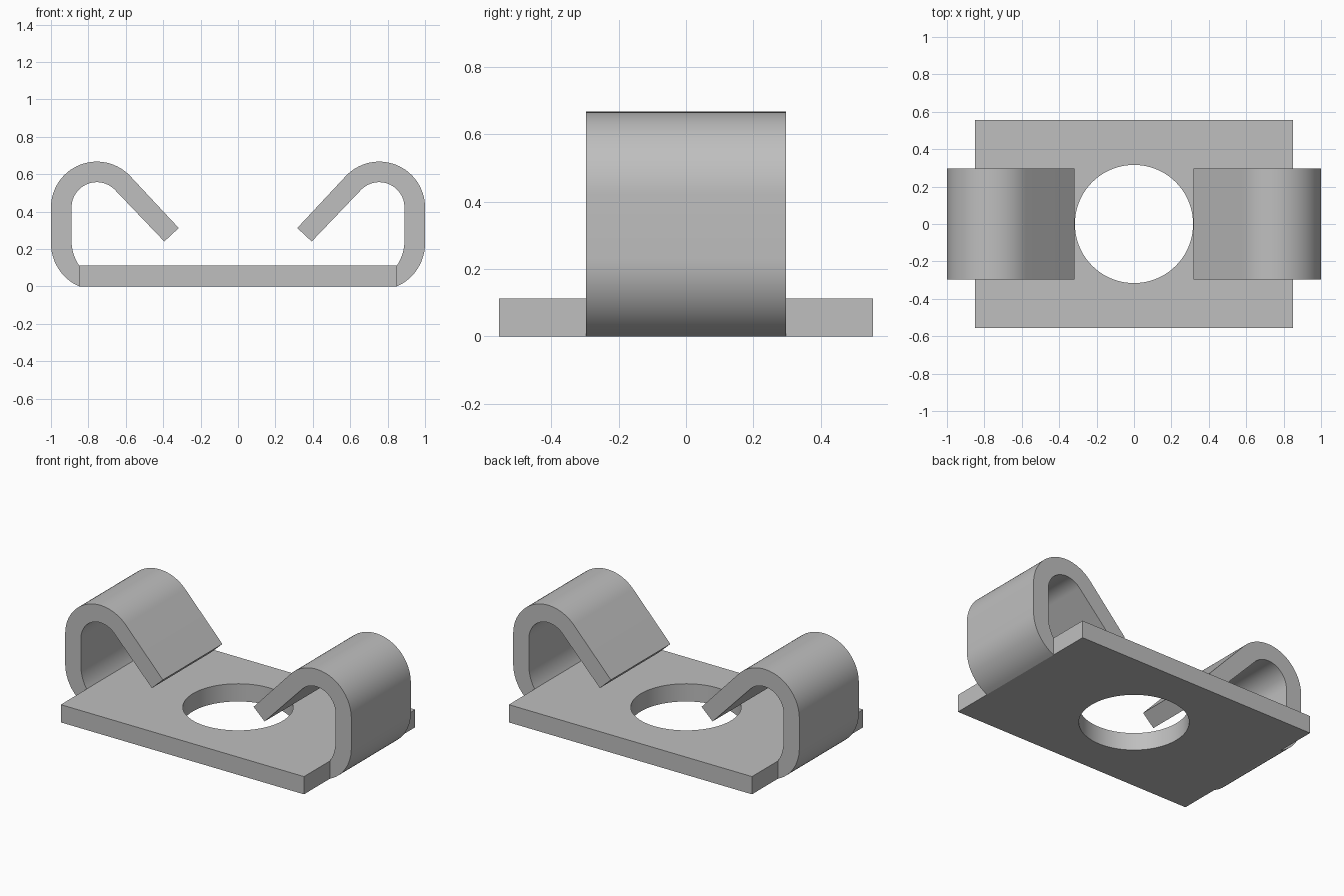
import bpy, bmesh
from math import radians, cos, sin, asin
from mathutils import Vector

cube = bpy.data.objects.get("Cube")
if cube:
    bpy.data.objects.remove(cube)

GREY = (0.52, 0.52, 0.52, 1)
metal = bpy.data.materials.new("grey metal")
metal.use_nodes = True
metal.diffuse_color = GREY
metal.node_tree.nodes["Principled BSDF"].inputs["Base Color"].default_value = GREY

PLATE_X, PLATE_Y, THICK = 0.85, 0.555, 0.112
CLIP_Y = 0.297


def arc(cx, cz, r, start, end, steps):
    """Points along a circle in the XZ plane, angles in radians."""
    angles = [start + (end - start) * i / steps for i in range(steps + 1)]
    return [(cx + r * cos(a), cz + r * sin(a)) for a in angles]


def foot_arc(foot, wall_x, wall_z):
    """Arc from the foot point that meets the vertical wall tangentially."""
    dx, dz = wall_x - foot[0], wall_z - foot[1]
    r = (dx * dx + dz * dz) / (2 * dx)
    return arc(wall_x - r, wall_z, r, -asin(dz / r), 0, 12)


def extrude_profile(name, points, half_depth):
    """Solid from an XZ outline, centred on y = 0."""
    bm = bmesh.new()
    face = bm.faces.new([bm.verts.new((x, -half_depth, z)) for x, z in points])
    ext = bmesh.ops.extrude_face_region(bm, geom=[face])
    moved = [v for v in ext["geom"] if isinstance(v, bmesh.types.BMVert)]
    bmesh.ops.translate(bm, verts=moved, vec=Vector((0, 2 * half_depth, 0)))
    bmesh.ops.recalc_face_normals(bm, faces=bm.faces)
    mesh = bpy.data.meshes.new(name)
    bm.to_mesh(mesh)
    bm.free()
    obj = bpy.data.objects.new(name, mesh)
    bpy.context.collection.objects.link(obj)
    return obj


def finish(obj):
    """Give the part its material and smooth its rounded faces."""
    obj.data.materials.clear()
    obj.data.materials.append(metal)
    bpy.ops.object.select_all(action="DESELECT")
    obj.select_set(True)
    bpy.context.view_layer.objects.active = obj
    bpy.ops.object.shade_smooth_by_angle(angle=radians(30))


# Base plate with a round hole
plate = extrude_profile(
    "base_plate",
    [(-PLATE_X, 0), (PLATE_X, 0), (PLATE_X, THICK), (-PLATE_X, THICK)],
    PLATE_Y)
bpy.ops.mesh.primitive_cylinder_add(vertices=96, radius=0.316, depth=1)
cutter = bpy.context.object
cutter.name = "hole_cutter"
cut = plate.modifiers.new("hole", "BOOLEAN")
cut.operation = "DIFFERENCE"
cut.solver = "EXACT"
cut.object = cutter
bpy.context.view_layer.objects.active = plate
bpy.ops.object.modifier_apply(modifier=cut.name)
bpy.data.objects.remove(cutter)
finish(plate)

# Bent spring clips: foot bend, upright wall, rounded top, sloping tongue
BEND = radians(136.5)
outer = (foot_arc((PLATE_X, 0), 1.0, 0.23)
         + arc(0.755, 0.422, 0.245, 0, BEND, 32) + [(0.317, 0.312)])
inner = (foot_arc((PLATE_X, THICK), 0.89, 0.245)
         + arc(0.755, 0.422, 0.135, 0, BEND, 32) + [(0.394, 0.24)])
outline = outer + inner[::-1]
for side, sign in (("left", 1), ("right", -1)):
    clip = extrude_profile(side + "_clip", [(sign * x, z) for x, z in outline], CLIP_Y)
    finish(clip)
